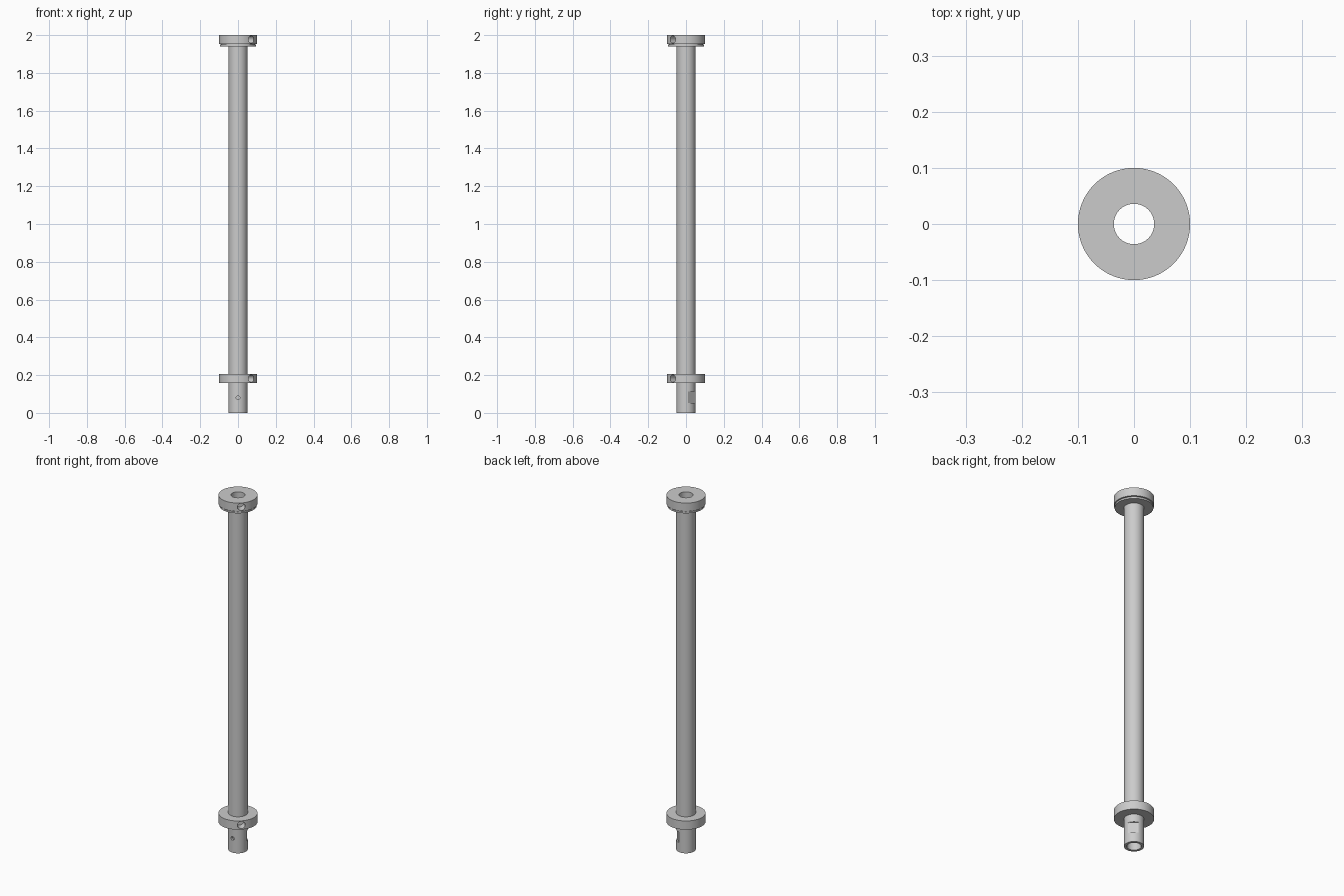
import bpy, bmesh, math
from mathutils import Matrix, Vector

cube = bpy.data.objects.get("Cube")
if cube:
    bpy.data.objects.remove(cube)

steel = bpy.data.materials.new("grey_steel")
steel.use_nodes = True
steel.diffuse_color = (0.6, 0.6, 0.6, 1)
steel.node_tree.nodes["Principled BSDF"].inputs["Base Color"].default_value = (0.6, 0.6, 0.6, 1)

SIDES = 64
BORE, TUBE_R, COLLAR_R = 0.036, 0.05, 0.1


def add_object(name, bm):
    bmesh.ops.recalc_face_normals(bm, faces=bm.faces)
    mesh = bpy.data.meshes.new(name)
    bm.to_mesh(mesh)
    bm.free()
    mesh.materials.append(steel)
    obj = bpy.data.objects.new(name, mesh)
    bpy.context.collection.objects.link(obj)
    return obj


def lathe(name, profile):
    """Turn a closed (radius, height) profile around the z axis."""
    bm = bmesh.new()
    rings = []
    for i in range(SIDES):
        a = math.tau * i / SIDES
        rings.append([bm.verts.new((r * math.cos(a), r * math.sin(a), z)) for r, z in profile])
    for i, ring in enumerate(rings):
        nxt = rings[(i + 1) % SIDES]
        for j in range(len(profile)):
            k = (j + 1) % len(profile)
            bm.faces.new((ring[j], nxt[j], nxt[k], ring[k]))
    return add_object(name, bm)


def cut(obj, cutter):
    cutter.hide_render = True
    mod = obj.modifiers.new("cut", 'BOOLEAN')
    mod.operation, mod.solver, mod.object = 'DIFFERENCE', 'EXACT', cutter
    bpy.context.view_layer.objects.active = obj
    bpy.ops.object.modifier_apply(modifier=mod.name)
    bpy.data.objects.remove(cutter)


def drill(obj, angle, z, radius, start, end):
    """Cut a radial round hole between two distances from the axis."""
    d = Vector((math.cos(angle), math.sin(angle), 0))
    place = Matrix.Translation(d * (start + end) / 2 + Vector((0, 0, z)))
    turn = d.to_track_quat('Z', 'Y').to_matrix().to_4x4()
    bm = bmesh.new()
    bmesh.ops.create_cone(bm, cap_ends=True, segments=32, radius1=radius, radius2=radius,
                          depth=end - start, matrix=place @ turn)
    cut(obj, add_object("drill_cutter", bm))


def ring_profile(inner, outer, low, high):
    return [(inner, low), (outer, low), (outer, high), (inner, high)]


# Long hollow tube
tube = lathe("tube", ring_profile(BORE, TUBE_R, 0, 1.96))

# Pin hole in the front of the lower end
drill(tube, -math.pi / 2, 0.08, 0.01, 0.02, 0.08)

# Flat milled into the side of the lower end
bm = bmesh.new()
bmesh.ops.create_cube(bm, size=1, matrix=Matrix.Rotation(math.pi / 4, 4, 'Z')
                      @ Matrix.Translation((0.067, 0, 0.083))
                      @ Matrix.Diagonal((0.05, 0.12, 0.06, 1)))
cut(tube, add_object("flat_cutter", bm))

# Lower collar
lower_collar = lathe("lower_collar", ring_profile(TUBE_R - 0.002, COLLAR_R, 0.157, 0.206))

# Upper collar with a narrow groove and lip beneath
upper_collar = lathe("upper_collar", [
    (BORE, 1.94), (0.096, 1.94), (0.096, 1.949), (0.09, 1.949),
    (0.09, 1.953), (COLLAR_R, 1.953), (COLLAR_R, 2.0), (BORE, 2.0)])

# Set screw holes in both collars
drill(lower_collar, -math.pi / 4, 0.182, 0.02, 0.055, 0.15)
drill(upper_collar, -math.pi / 4, 1.977, 0.02, 0.055, 0.15)

# Smooth round walls, sharp rims
for obj in (tube, lower_collar, upper_collar):
    bpy.ops.object.select_all(action='DESELECT')
    obj.select_set(True)
    bpy.context.view_layer.objects.active = obj
    bpy.ops.object.shade_smooth_by_angle(angle=math.radians(30))
